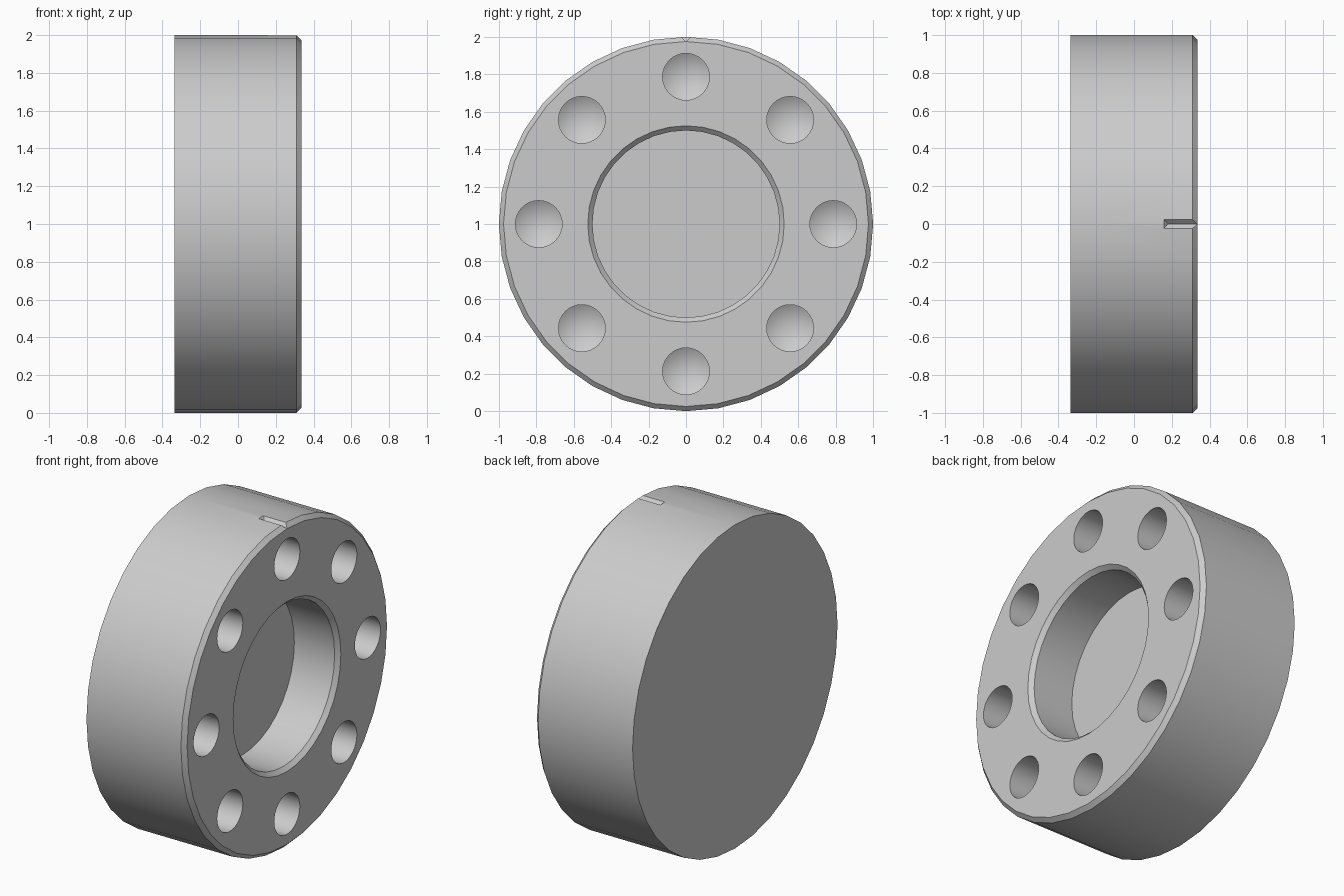
import bpy, bmesh, math
from mathutils import Vector

cube = bpy.data.objects.get("Cube")
if cube:
    bpy.data.objects.remove(cube, do_unlink=True)

LEFT, RIGHT = -0.335, 0.335   # ends of the disc along x
CHAMFER = 0.025
BORE_R, BORE_DEPTH = 0.5, 0.3
HOLE_R, HOLE_RING, HOLE_DEPTH = 0.125, 0.787, 0.4
CENTRE_Z = 1.0

steel = bpy.data.materials.new("plain grey")
steel.use_nodes = True
grey = (0.6, 0.6, 0.6, 1)
steel.diffuse_color = grey
steel.node_tree.nodes["Principled BSDF"].inputs["Base Color"].default_value = grey


def finish(name, bm):
    bmesh.ops.recalc_face_normals(bm, faces=bm.faces)
    mesh = bpy.data.meshes.new(name)
    bm.to_mesh(mesh)
    bm.free()
    mesh.materials.append(steel)
    obj = bpy.data.objects.new(name, mesh)
    bpy.context.collection.objects.link(obj)
    return obj


def lathe(name, profile, sides, y=0.0, z=CENTRE_Z):
    """Turn an (x, radius) profile about an axis parallel to x."""
    bm = bmesh.new()
    rings = []
    for x, r in profile:
        if r == 0:
            rings.append([bm.verts.new((x, y, z))] * sides)
            continue
        angles = [math.tau * i / sides for i in range(sides)]
        rings.append([bm.verts.new((x, y + r * math.sin(a), z + r * math.cos(a)))
                      for a in angles])
    for a, b in zip(rings, rings[1:]):
        for i in range(sides):
            j = (i + 1) % sides
            bm.faces.new(dict.fromkeys((a[i], a[j], b[j], b[i])))
    # Flat caps where the profile does not close on the axis
    for ring in (rings[0], rings[-1]):
        if ring[0] is not ring[1]:
            bm.faces.new(ring)
    return finish(name, bm)


# Disc with chamfered rim and a chamfered blind bore
floor = RIGHT - BORE_DEPTH
body = lathe("ring_body", [
    (LEFT, 1.0), (RIGHT - CHAMFER, 1.0), (RIGHT, 1.0 - CHAMFER),
    (RIGHT, BORE_R + CHAMFER), (RIGHT - CHAMFER, BORE_R), (floor, BORE_R)], 36)

# Eight drilled holes with conical bottoms
cutters = []
for k in range(8):
    a = math.tau * k / 8
    bottom = RIGHT - HOLE_DEPTH
    tip = bottom - HOLE_R * math.tan(math.radians(31))
    cutters.append(lathe("hole_cutter", [
        (RIGHT + 0.1, HOLE_R), (bottom, HOLE_R), (tip, 0)], 32,
        HOLE_RING * math.sin(a), CENTRE_Z + HOLE_RING * math.cos(a)))

# V-shaped index notch on the rim
bm = bmesh.new()
top, depth = 2.02, 0.025
half = depth + top - 2.0
for x, tip_x in ((0.14, 0.18), (RIGHT + 0.1, RIGHT + 0.1)):
    for p in ((x, -half, top), (x, half, top), (tip_x, 0, 2.0 - depth)):
        bm.verts.new(Vector(p))
bmesh.ops.convex_hull(bm, input=bm.verts)
cutters.append(finish("notch_cutter", bm))

# Cut everything, then drop the cutters
for cutter in cutters:
    cutter.hide_render = True
    cut = body.modifiers.new("cut", 'BOOLEAN')
    cut.operation, cut.solver, cut.object = 'DIFFERENCE', 'EXACT', cutter
bpy.context.view_layer.update()
result = bpy.data.meshes.new_from_object(
    body.evaluated_get(bpy.context.evaluated_depsgraph_get()))
body.modifiers.clear()
body.data = result
body.data.name = "ring_body"
for cutter in cutters:
    bpy.data.objects.remove(cutter, do_unlink=True)

# Smooth round walls, crisp edges
bpy.ops.object.select_all(action='DESELECT')
body.select_set(True)
bpy.context.view_layer.objects.active = body
bpy.ops.object.shade_smooth_by_angle(angle=math.radians(25))
